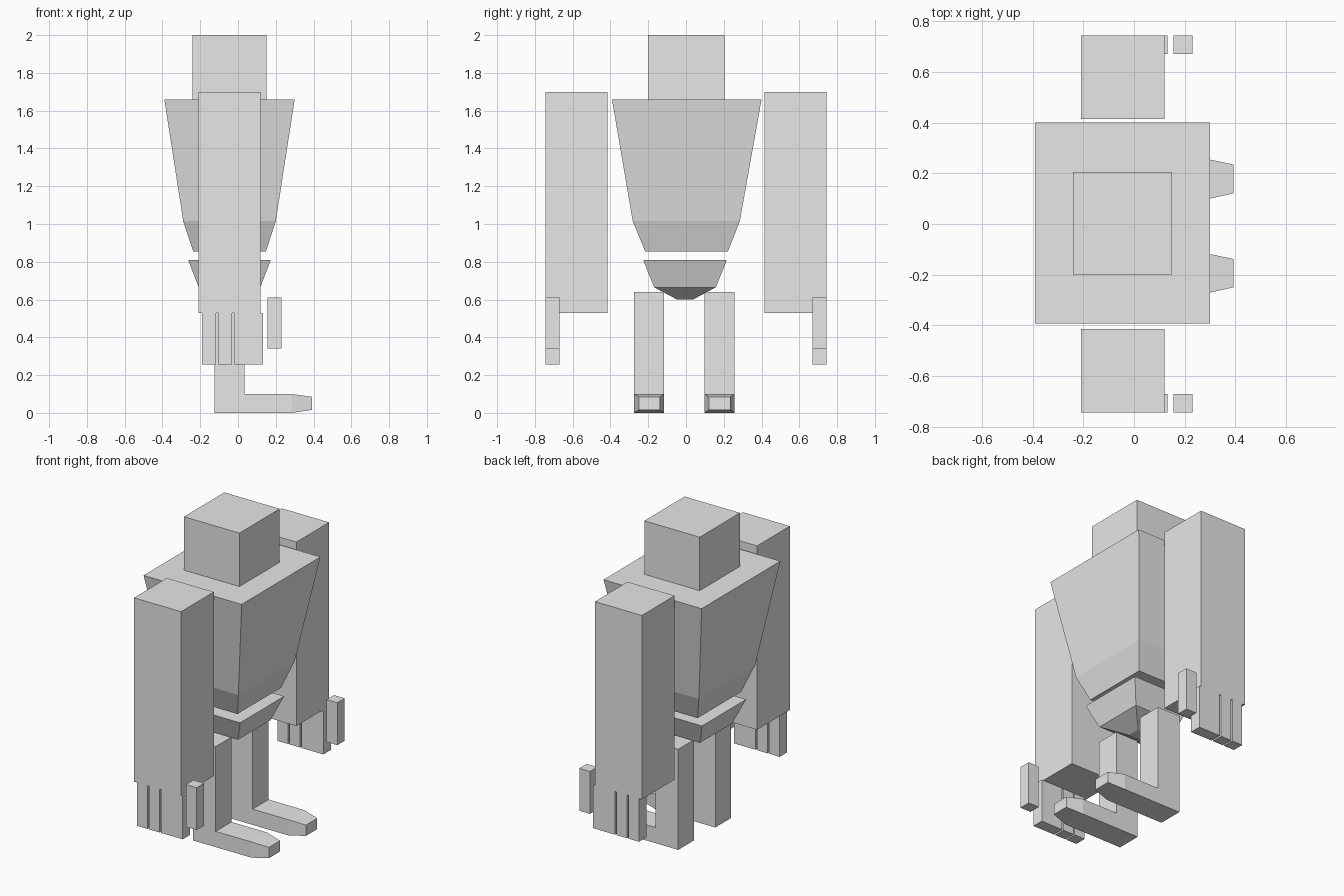
import bpy
import bmesh

if "Cube" in bpy.data.objects:
    bpy.data.objects.remove(bpy.data.objects["Cube"], do_unlink=True)

# Single plain grey for the whole figure
grey = bpy.data.materials.new("plain_grey")
grey.use_nodes = True
colour = (0.8, 0.8, 0.8, 1)
grey.diffuse_color = colour
grey.node_tree.nodes["Principled BSDF"].inputs["Base Color"].default_value = colour


def loft(name, sections, axis="z"):
    """Skin rectangles (a0, a1, b0, b1, position) along z (a=x, b=y) or x (a=y, b=z)."""
    bm = bmesh.new()
    rings = []
    for a0, a1, b0, b1, p in sections:
        corners = [(a0, b0), (a1, b0), (a1, b1), (a0, b1)]
        rings.append([bm.verts.new((a, b, p) if axis == "z" else (p, a, b))
                      for a, b in corners])
    for low, high in zip(rings, rings[1:]):
        for i in range(4):
            j = (i + 1) % 4
            bm.faces.new((low[i], low[j], high[j], high[i]))
    bm.faces.new(rings[0][::-1])
    bm.faces.new(rings[-1])
    bmesh.ops.recalc_face_normals(bm, faces=bm.faces)
    mesh = bpy.data.meshes.new(name)
    bm.to_mesh(mesh)
    bm.free()
    mesh.materials.append(grey)
    obj = bpy.data.objects.new(name, mesh)
    bpy.context.collection.objects.link(obj)
    return obj


def box(name, x0, x1, y0, y1, z0, z1):
    return loft(name, [(x0, x1, y0, y1, z0), (x0, x1, y0, y1, z1)])


# Head, tapered torso and pelvis
box("head", -0.24, 0.15, -0.2, 0.205, 1.66, 2.0)
loft("torso", [(-0.237, 0.148, -0.216, 0.222, 0.855),
               (-0.29, 0.2, -0.282, 0.285, 1.015),
               (-0.39, 0.3, -0.392, 0.4, 1.66)])
loft("pelvis", [(-0.09, 0.0, -0.047, 0.037, 0.6),
                (-0.208, 0.118, -0.169, 0.158, 0.665),
                (-0.264, 0.174, -0.227, 0.216, 0.81)])

# Arms with slotted fingers and a separate thumb
fingers = {"rear_finger": (-0.19, -0.116),
           "middle_finger": (-0.106, -0.032),
           "wide_finger": (-0.021, 0.132)}
for side, s in (("right", -1), ("left", 1)):
    inner, knuckle, outer = 0.415 * s, 0.67 * s, 0.744 * s
    box(side + "_arm", -0.21, 0.12, *sorted((inner, outer)), 0.53, 1.7)
    palm = sorted((knuckle, outer))
    for part, (x0, x1) in fingers.items():
        box(f"{side}_{part}", x0, x1, *palm, 0.255, 0.53)
    box(side + "_thumb", 0.155, 0.23, *palm, 0.34, 0.61)

# Legs, and feet with a tapered toe
for side, y0, y1 in (("right", -0.274, -0.116), ("left", 0.097, 0.257)):
    box(side + "_leg", -0.125, 0.035, y0, y1, 0.1, 0.64)
    loft(side + "_foot", [(y0, y1, 0, 0.1, -0.125),
                          (y0, y1, 0, 0.1, 0.285),
                          (y0 + 0.024, y1 - 0.022, 0.016, 0.085, 0.393)], axis="x")
